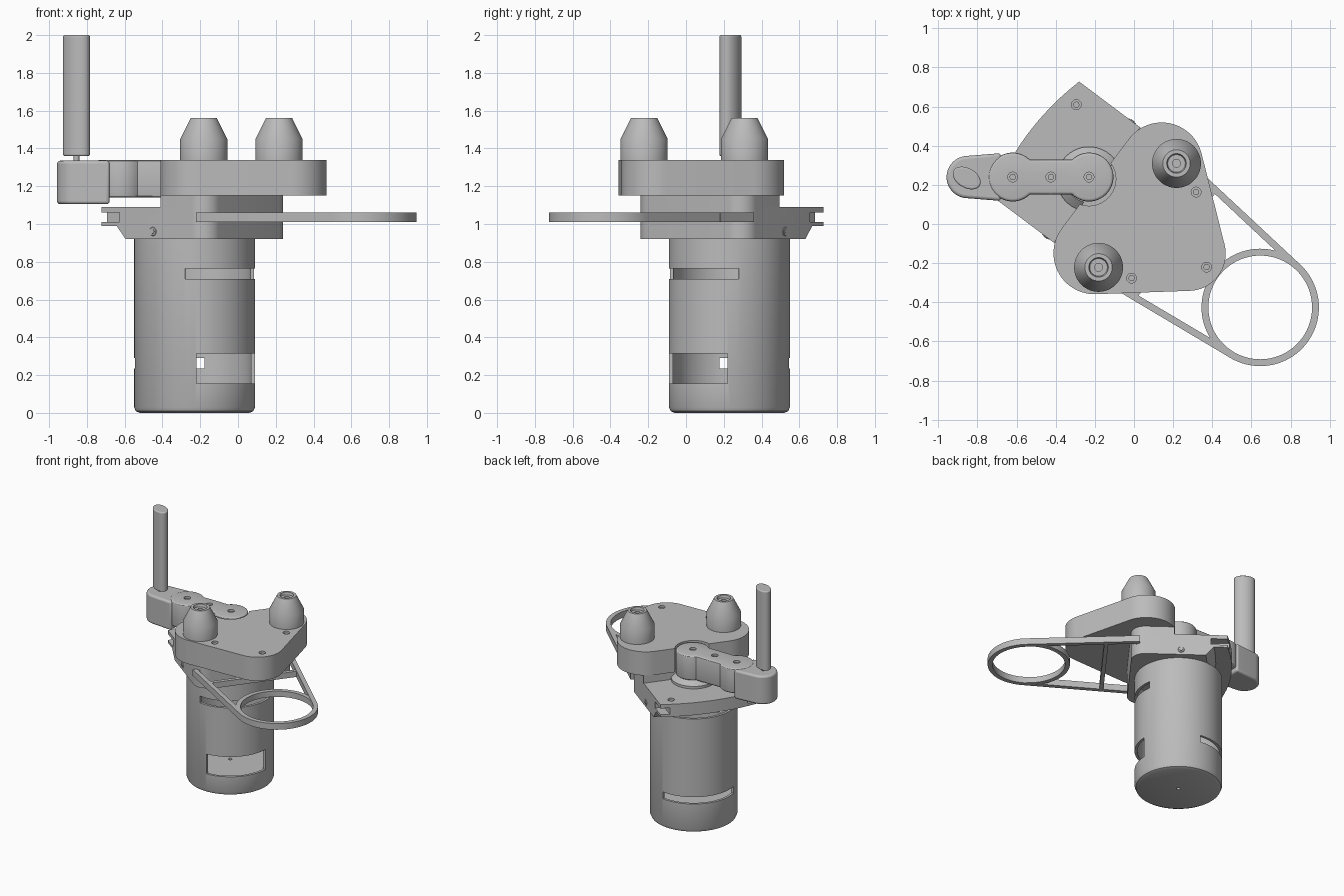
import bpy, bmesh
from math import sin, cos, radians, pi
from mathutils import Vector
from mathutils.geometry import convex_hull_2d

cube = bpy.data.objects.get("Cube")
if cube:
    bpy.data.objects.remove(cube, do_unlink=True)

grey = bpy.data.materials.new("plain grey")
grey.use_nodes = True
grey.diffuse_color = (0.5, 0.5, 0.5, 1)
bsdf = next(n for n in grey.node_tree.nodes if n.type == 'BSDF_PRINCIPLED')
bsdf.inputs["Base Color"].default_value = (0.5, 0.5, 0.5, 1)

HUB = (-0.23, 0.23)      # jar axis; the body's local +x points to its back end
TURN = radians(143.13)


def finish(bm, name, at=HUB, turn=TURN, bevel=0):
    bmesh.ops.recalc_face_normals(bm, faces=bm.faces[:])
    mesh = bpy.data.meshes.new(name)
    bm.to_mesh(mesh)
    bm.free()
    mesh.materials.append(grey)
    obj = bpy.data.objects.new(name, mesh)
    bpy.context.collection.objects.link(obj)
    obj.location = (at[0], at[1], 0)
    obj.rotation_euler.z = turn
    if bevel:
        mod = obj.modifiers.new("round edges", 'BEVEL')
        mod.width, mod.segments = bevel, 3
        mod.limit_method, mod.angle_limit = 'ANGLE', radians(50)
    return obj


def prism(name, pts, z0, z1, shift=None, **kw):
    """Extruded outline; shift(co) may move the bottom vertices."""
    bm = bmesh.new()
    low = [bm.verts.new((p[0], p[1], z0)) for p in pts]
    high = [bm.verts.new((p[0], p[1], z1)) for p in pts]
    bm.faces.new(low)
    bm.faces.new(high)
    for i in range(len(pts)):
        j = (i + 1) % len(pts)
        bm.faces.new((low[i], low[j], high[j], high[i]))
    if shift:
        for v in low:
            v.co = shift(v.co)
    return finish(bm, name, **kw)


def lathe(name, profile, center=(0, 0), steps=64, **kw):
    bm = bmesh.new()
    vs = [bm.verts.new((r, 0, z)) for r, z in profile]
    edges = [bm.edges.new(e) for e in zip(vs, vs[1:])]
    bmesh.ops.spin(bm, geom=vs + edges, cent=(0, 0, 0), axis=(0, 0, 1),
                   angle=2 * pi, steps=steps)
    bmesh.ops.remove_doubles(bm, verts=bm.verts[:], dist=1e-5)
    bmesh.ops.translate(bm, verts=bm.verts[:], vec=(center[0], center[1], 0))
    return finish(bm, name, **kw)


def arc(cx, cy, r, a0=0, a1=360, n=48):
    return [(cx + r * cos(radians(a0 + (a1 - a0) * i / n)),
             cy + r * sin(radians(a0 + (a1 - a0) * i / n))) for i in range(n + 1)]


def circle(cx, cy, r, n=48):
    return arc(cx, cy, r, n=n)[:-1]


def hull(pts):
    return [pts[i] for i in convex_hull_2d([Vector(p) for p in pts])]


def box(x0, x1, y0, y1):
    return [(x0, y0), (x1, y0), (x1, y1), (x0, y1)]


def cut(obj, cutters):
    """Subtract the cutters, bake the result and delete them."""
    for c in cutters:
        c.hide_render = True
        mod = obj.modifiers.new("cut", 'BOOLEAN')
        mod.operation, mod.solver, mod.object = 'DIFFERENCE', 'EXACT', c
    bpy.context.view_layer.update()
    baked = obj.evaluated_get(bpy.context.evaluated_depsgraph_get())
    mesh = bpy.data.meshes.new_from_object(baked)
    obj.modifiers.clear()
    obj.data = mesh
    for c in cutters:
        bpy.data.objects.remove(c, do_unlink=True)


def screw_holes(spots, top, **kw):
    """Cutters for screw recesses, each with a small screw head inside."""
    for i, (x, y) in enumerate(spots):
        prism(f"screw_{i}", circle(x, y, 0.016, 16), top - 0.04, top - 0.012, **kw)
    return [prism("hole", circle(x, y, 0.025, 24), top - 0.03, top + 0.05, **kw)
            for x, y in spots]


# Hollow jar with window slots
jar = lathe("jar", [(0.015, 0), (0.29, 0), (0.311, 0.009), (0.32, 0.03), (0.32, 0.92),
                    (0.3, 0.92), (0.3, 0.15), (0.015, 0.15), (0.015, 0)], steps=96)
cut(jar, [prism("slot", [(0, 0)] + arc(0, 0, 0.5, a, b, 24), z0, z1, turn=0)
          for a, b, z0, z1 in ((-99, 9, 0.71, 0.765), (-88, -2, 0.155, 0.315),
                               (80, 190, 0.235, 0.29))])


# Body block: rounded front corners, gently bowed back end
def body_outline(back, bow, half=0.368):
    r, front = 0.1, -0.36
    pts = arc(front + r, half - r, r, 90, 180, 10) + arc(front + r, r - half, r, 180, 270, 10)
    for i in range(13):
        t = -1 + i / 6
        pts.append((back + bow * (1 - t * t), t * half))
    return pts


body = prism("body", body_outline(0.339, 0.05), 0.99, 1.09)
cutters = [prism("notch", box(0.22, 0.5, s * 0.3, s * 0.5), 1.01, 1.06) for s in (-1, 1)]
cut(body, cutters + screw_holes([(0.28, 0.265), (0.28, -0.265)], 1.09))
prism("body_base", body_outline(0.24, 0.03), 0.92, 0.99,
      shift=lambda c: Vector((c.x - 0.06, c.y, c.z)) if c.x > 0.2 else c)
prism("neck", body_outline(-0.05, 0), 1.09, 1.15)
lathe("hub", [(0, 1.09), (0.165, 1.09), (0.165, 1.11), (0.12, 1.15), (0, 1.15)])

# Screws on both sides of the body
for side in (-1, 1):
    bm = bmesh.new()
    for r, d in ((0.026, 0.006), (0.014, 0.012)):
        made = bmesh.ops.create_cone(bm, cap_ends=True, segments=24, radius1=r,
                                     radius2=r * 0.8, depth=d)["verts"]
        for v in made:
            v.co = Vector((v.co.x, side * (0.368 + v.co.z), 0.96 + v.co.y))
    finish(bm, "side_screw")

# Strap frame that carries the ring
RING = -1.094


def strap(r, half, front):
    return hull(circle(RING, 0, r, 96) + [(front, half), (front, -half)])


frame = prism("strap_frame", strap(0.3, 0.387, -0.3), 1.01, 1.06)
cut(frame, [prism("opening", strap(0.265, 0.35, -0.33), 0.9, 1.2)])
lathe("ring", [(0.265, 1.012), (0.3, 1.012), (0.3, 1.058), (0.265, 1.058), (0.265, 1.012)],
      center=(RING, 0), steps=96)
prism("cross_bar", box(-0.56, -0.53, -0.36, 0.36), 1.012, 1.058)

# Top plate: three rounded lobes, with a bay for the crank
plate = prism("top_plate", hull(circle(-0.25, 0.286, 0.21, 64) + circle(-0.25, -0.286, 0.21, 64)
                                + circle(-0.636, 0, 0.19, 64)), 1.15, 1.34)
cut(plate, [prism("bay", circle(0, 0, 0.137, 64), 1.0, 1.5)]
    + screw_holes([(-0.478, 0.275), (-0.478, -0.275), (-0.751, 0)], 1.34))

# Two tapered posts
for side in (-1, 1):
    lathe("post", [(0, 1.335), (0.125, 1.335), (0.125, 1.45), (0.07, 1.56), (0.05, 1.56),
                   (0.045, 1.54), (0.02, 1.54), (0.02, 1.5), (0, 1.5)],
          center=(-0.31, side * 0.332))

# Crank: waisted arm, grip block, pin and oval grip
CRANK = dict(at=(-0.425, 0.24), turn=0)
arm = prism("crank_arm", arc(-0.195, 0, 0.125, 45, 315, 36) + [(0, -0.09)]
            + arc(0.195, 0, 0.125, -135, 135, 36) + [(0, 0.09)], 1.14, 1.34,
            bevel=0.015, **CRANK)
cut(arm, screw_holes([(-0.195, 0), (0, 0), (0.195, 0)], 1.34, **CRANK))
prism("grip_block", hull(circle(-0.425, 0, 0.108) + [(-0.255, 0.122), (-0.255, -0.122)]),
      1.105, 1.335, bevel=0.015, **CRANK)
GRIP = dict(at=(-0.855, 0.235), turn=radians(-30))
prism("grip_pin", circle(0, 0, 0.015, 24), 1.32, 1.38, **GRIP)
prism("grip", [(x * 0.077, y * 0.05) for x, y in circle(0, 0, 1, 64)], 1.36, 2.0,
      bevel=0.008, **GRIP)

# Smooth rounded surfaces, keep hard edges crisp
bpy.ops.object.select_all(action='DESELECT')
for obj in bpy.context.scene.objects:
    if obj.type == 'MESH':
        obj.select_set(True)
        bpy.context.view_layer.objects.active = obj
bpy.ops.object.shade_smooth_by_angle(angle=radians(30))
